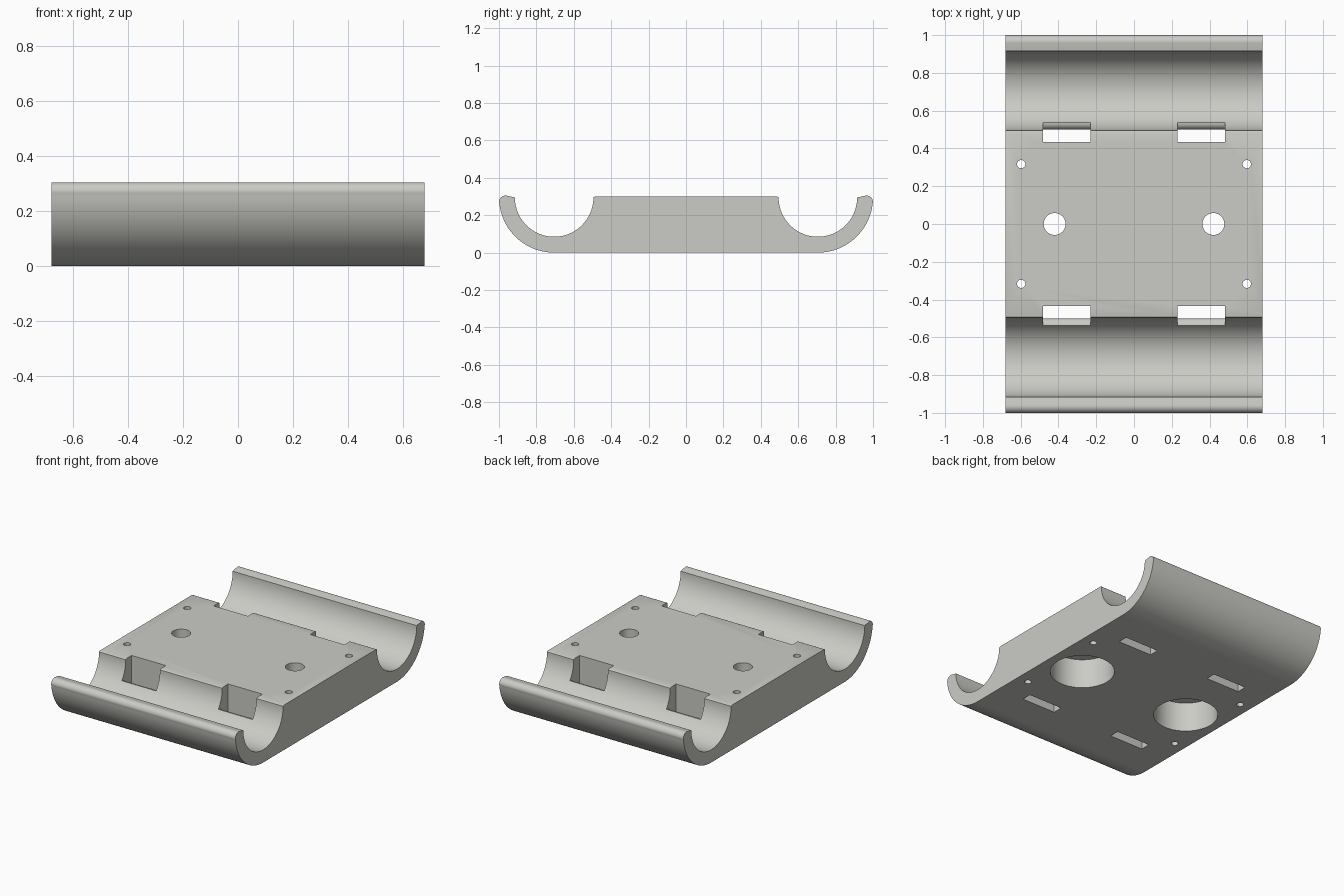
import bpy, bmesh, math
from mathutils import Matrix

if "Cube" in bpy.data.objects:
    bpy.data.objects.remove(bpy.data.objects["Cube"])

HALF_W = 0.68          # half width along x
CY, CZ = 0.705, 0.295  # centre of the cradle arcs
R_IN, R_OUT = 0.21, 0.295


def arc(cy, cz, r, a0, a1, n):
    """Points on an arc in the y-z plane, angles in degrees."""
    angles = [math.radians(a0 + (a1 - a0) * i / n) for i in range(n + 1)]
    return [(cy + r * math.cos(a), cz + r * math.sin(a)) for a in angles]


def prism(name, profile, x0, x1):
    """Extrude a y-z profile along x."""
    bm = bmesh.new()
    face = bm.faces.new([bm.verts.new((x0, y, z)) for y, z in profile])
    ext = bmesh.ops.extrude_face_region(bm, geom=[face])
    verts = [v for v in ext["geom"] if isinstance(v, bmesh.types.BMVert)]
    bmesh.ops.translate(bm, verts=verts, vec=(x1 - x0, 0, 0))
    bmesh.ops.recalc_face_normals(bm, faces=bm.faces)
    return to_object(name, bm)


def cylinder(name, x, y, z0, z1, r, sides):
    bm = bmesh.new()
    bmesh.ops.create_cone(bm, cap_ends=True, segments=sides, radius1=r, radius2=r,
                          depth=z1 - z0, matrix=Matrix.Translation((x, y, (z0 + z1) / 2)))
    return to_object(name, bm)


def to_object(name, bm):
    mesh = bpy.data.meshes.new(name)
    bm.to_mesh(mesh)
    bm.free()
    obj = bpy.data.objects.new(name, mesh)
    bpy.context.collection.objects.link(obj)
    return obj


# Base plate with a curved cradle along the front and back edges
half = arc(CY, CZ, R_OUT, -90, -6, 36)                       # outer shell
half += arc(0.965, 0.27, 0.035, 0, 100, 10)                  # rounded lip
half += arc(CY, CZ, R_IN, 0, -180, 56)                       # inner cradle
half += [(0.492, 0.298), (0.486, 0.3)]                       # softened top edge
mirrored = [(-y, z) for y, z in reversed(half)]
plate = prism("cradle_plate", half + mirrored, -HALF_W, HALF_W)

# Strap slots with a rounded outer lip, screw holes and counterbored holes
cutters = []
slot = [(0.433, -0.1), (0.5, -0.1)] + arc(0.537, 0.133, 0.037, 180, 90, 8)
slot += [(0.537, 0.4), (0.433, 0.4)]
for sx in (-1, 1):
    for sy in (-1, 1):
        cutters.append(prism("slot_cutter", [(sy * y, z) for y, z in slot],
                             sx * 0.23, sx * 0.483))
        cutters.append(cylinder("screw_cutter", sx * 0.597, sy * 0.317, -0.1, 0.4, 0.022, 24))
    cutters.append(cylinder("hole_cutter", sx * 0.42, 0, -0.1, 0.4, 0.058, 40))
    cutters.append(cylinder("counterbore_cutter", sx * 0.42, 0, -0.1, 0.2, 0.2, 64))

bpy.context.view_layer.objects.active = plate
plate.select_set(True)
for cutter in cutters:
    mod = plate.modifiers.new("cut", 'BOOLEAN')
    mod.operation = 'DIFFERENCE'
    mod.solver = 'EXACT'
    mod.object = cutter
    bpy.ops.object.modifier_apply(modifier=mod.name)
    bpy.data.objects.remove(cutter, do_unlink=True)

# Single warm grey colour
grey = bpy.data.materials.new("warm_grey")
grey.diffuse_color = (0.6, 0.6, 0.565, 1)
grey.use_nodes = True
grey.node_tree.nodes["Principled BSDF"].inputs["Base Color"].default_value = grey.diffuse_color
plate.data.materials.clear()
plate.data.materials.append(grey)
bpy.ops.object.shade_smooth_by_angle(angle=math.radians(30))
